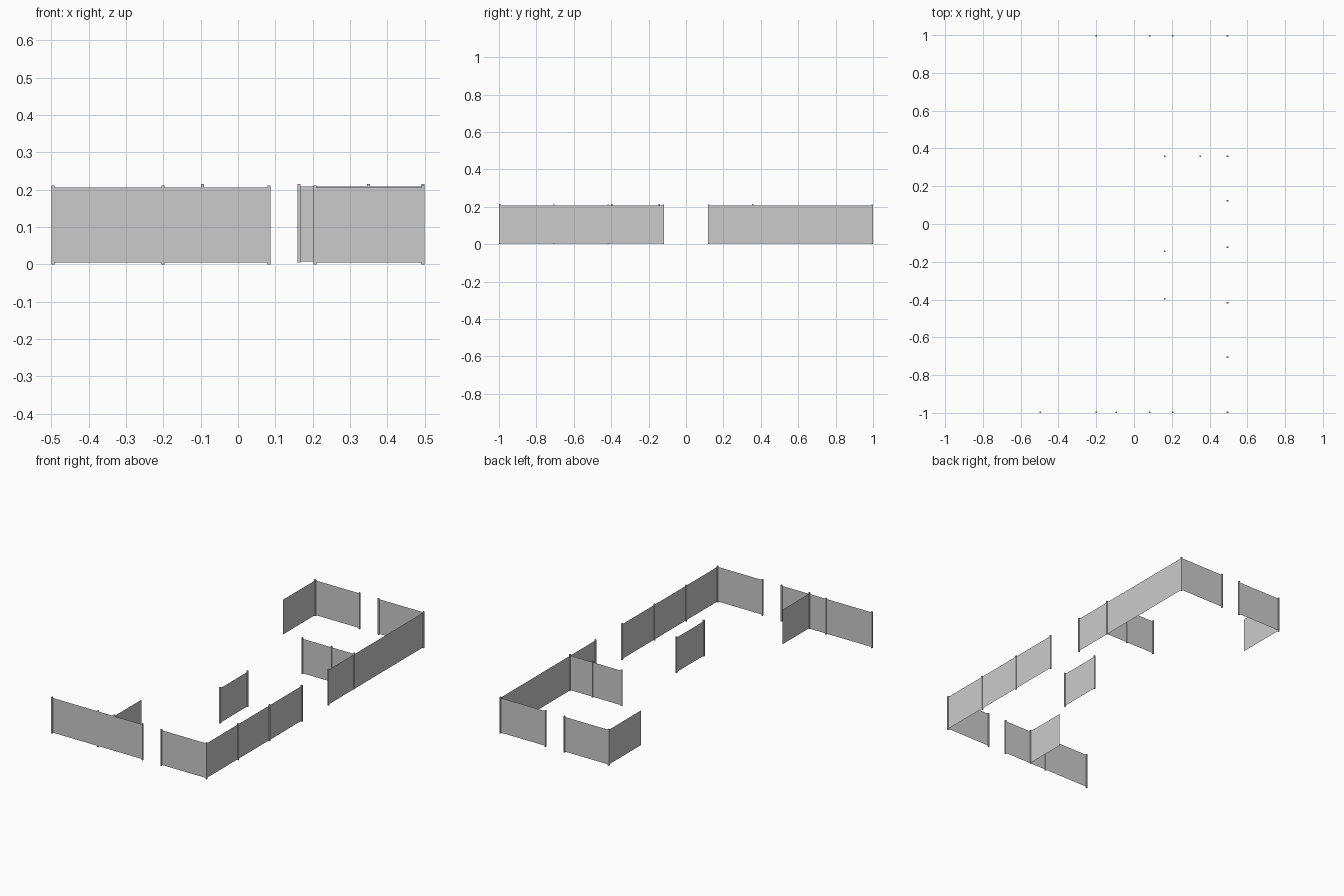
import bpy, bmesh
from mathutils import Matrix, Vector

if "Cube" in bpy.data.objects:
    bpy.data.objects.remove(bpy.data.objects["Cube"])

POST = 0.008      # post side length
X0, X1 = -0.496, 0.495
Y0, Y1 = -0.996, 0.996


def make_object(name, bm):
    mesh = bpy.data.meshes.new(name)
    bm.to_mesh(mesh)
    bm.free()
    obj = bpy.data.objects.new(name, mesh)
    bpy.context.collection.objects.link(obj)


def wall(name, a, b, z0, z1):
    """Thin upright sheet between two plan points."""
    bm = bmesh.new()
    bm.faces.new([bm.verts.new(p) for p in (
        (*a, z0), (*b, z0), (*b, z1), (*a, z1))])
    make_object(name, bm)


def post(name, x, y, z0, z1):
    """Square upright post centred on a plan point."""
    bm = bmesh.new()
    scale = Matrix.Diagonal((POST, POST, z1 - z0, 1))
    place = Matrix.Translation(Vector((x, y, (z0 + z1) / 2)))
    bmesh.ops.create_cube(bm, size=1, matrix=place @ scale)
    make_object(name, bm)


# Outer fence: runs of panels between successive posts
outer_runs = {
    "front_left": [(X0, Y0), (-0.201, Y0), (0.083, Y0)],
    "front_right": [(0.206, Y0), (X1, Y0)],
    "right_front": [(X1, Y0), (X1, -0.706), (X1, -0.417), (X1, -0.122)],
    "right_back": [(X1, 0.122), (X1, Y1)],
    "back_right": [(X1, Y1), (0.206, Y1)],
    "back_left": [(0.083, Y1), (-0.201, Y1)],
}
# Inner partitions
inner_runs = {
    "cross_partition": [(0.163, 0.358), (0.35, 0.358), (X1, 0.358)],
    "middle_partition": [(0.163, -0.396), (0.163, -0.144)],
}

for runs, wz, pz in ((outer_runs, (0.005, 0.206), (0.0, 0.211)),
                     (inner_runs, (0.008, 0.208), (0.005, 0.215))):
    done = set()
    for name, pts in runs.items():
        for i, (a, b) in enumerate(zip(pts, pts[1:])):
            wall(f"{name}_wall_{i + 1}", a, b, *wz)
        for i, p in enumerate(pts):
            if p not in done:
                done.add(p)
                post(f"{name}_post_{i + 1}", *p, *pz)

# Short stub walls with no post at the free end
wall("front_stub_wall", (-0.095, Y0), (-0.095, -0.748), 0.008, 0.208)
post("front_stub_post", -0.095, Y0, 0.005, 0.215)
wall("back_stub_wall", (-0.201, Y1), (-0.201, 0.70), 0.005, 0.206)
